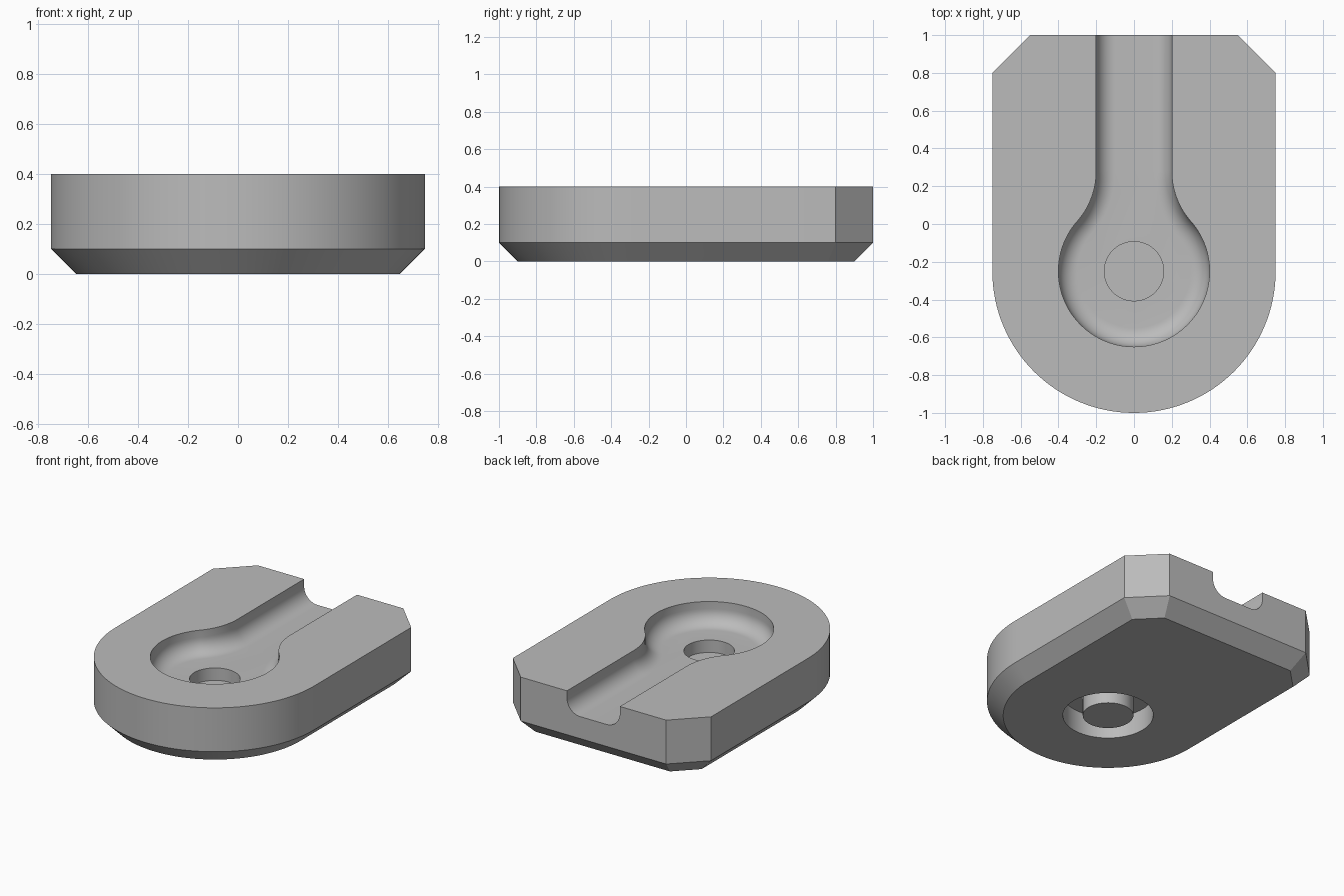
import bpy, bmesh, math

if "Cube" in bpy.data.objects:
    bpy.data.objects.remove(bpy.data.objects["Cube"])

CY = -0.25          # centre of the round end
FLOOR = 0.25        # channel floor height
FILLET = 0.1        # channel floor rounding
HOLE_R = 0.157


def arc(cx, cy, r, a0, a1, n):
    return [(cx + r * math.cos(math.radians(a0 + (a1 - a0) * i / n)),
             cy + r * math.sin(math.radians(a0 + (a1 - a0) * i / n))) for i in range(n + 1)]


def loft(name, layers):
    """Solid made of stacked (outline, z) layers, capped at both ends."""
    bm = bmesh.new()
    rings = [[bm.verts.new((x, y, z)) for x, y in pts] for pts, z in layers]
    n = len(rings[0])
    for a, b in zip(rings, rings[1:]):
        for i in range(n):
            j = (i + 1) % n
            bm.faces.new((a[i], a[j], b[j], b[i]))
    bm.faces.new(rings[0][::-1])
    bm.faces.new(rings[-1])
    bmesh.ops.recalc_face_normals(bm, faces=bm.faces[:])
    mesh = bpy.data.meshes.new(name)
    bm.to_mesh(mesh)
    bm.free()
    obj = bpy.data.objects.new(name, mesh)
    bpy.context.collection.objects.link(obj)
    return obj


def body_outline(d):
    """Rounded front, straight sides, clipped back corners, inset by d."""
    w, back, clip = 0.75 - d, 1 - d, 1.55 - d * math.sqrt(2)
    return arc(0, CY, w, 180, 360, 64) + [
        (w, clip - w), (clip - back, back), (back - clip, back), (-w, clip - w)]


def channel_outline(d):
    """Round pocket flowing through a curved neck into a straight slot, inset by d."""
    r = 0.4
    ny = CY + math.sqrt((2 * r) ** 2 - (r + 0.2) ** 2)
    a = math.degrees(math.atan2(ny - CY, r + 0.2))
    right = arc(0, CY, r - d, -90, a, 48)
    right += arc(r + 0.2, ny, r + d, 180 + a, 180, 20)[1:] + [(0.2 - d, 1.1)]
    left = [(-x, y) for x, y in right[:0:-1]]
    return right + left


def cylinder(name, r, z0, z1):
    ring = arc(0, CY, r, 0, 360, 64)[:-1]
    return loft(name, [(ring, z0), (ring, z1)])


def boolean(obj, other, op):
    mod = obj.modifiers.new(op.lower(), 'BOOLEAN')
    mod.operation, mod.object, mod.solver = op, other, 'EXACT'
    bpy.context.view_layer.objects.active = obj
    bpy.ops.object.modifier_apply(modifier=mod.name)
    bpy.data.objects.remove(other)


# Main block with bevelled underside
body = loft("slotted_block", [(body_outline(0.1), 0), (body_outline(0), 0.1),
                              (body_outline(0), 0.4)])

# Keyhole-shaped channel with rounded floor
layers = [(channel_outline(0), 0.5)]
for i in range(11):
    t = math.radians(9 * i)
    layers.append((channel_outline(FILLET * (1 - math.cos(t))),
                   FLOOR + FILLET * (1 - math.sin(t))))
boolean(body, loft("channel_cutter", layers), 'DIFFERENCE')

# Shallow round hole in the pocket floor
boolean(body, cylinder("hole_cutter", HOLE_R, 0.165, 0.35), 'DIFFERENCE')

# Ring groove underneath, leaving a centre post
groove = cylinder("groove_cutter", 0.28, -0.1, 0.15)
boolean(groove, cylinder("post_cutter", HOLE_R, -0.2, 0.3), 'DIFFERENCE')
boolean(body, groove, 'DIFFERENCE')

# Single grey finish
grey = bpy.data.materials.new("grey")
grey.diffuse_color = (0.5, 0.5, 0.5, 1)
grey.use_nodes = True
grey.node_tree.nodes["Principled BSDF"].inputs["Base Color"].default_value = grey.diffuse_color
body.data.materials.clear()
body.data.materials.append(grey)
for p in body.data.polygons:
    p.material_index = 0

# Smooth curves, crisp edges
bpy.ops.object.select_all(action='DESELECT')
body.select_set(True)
bpy.context.view_layer.objects.active = body
bpy.ops.object.shade_smooth_by_angle(angle=math.radians(30))
